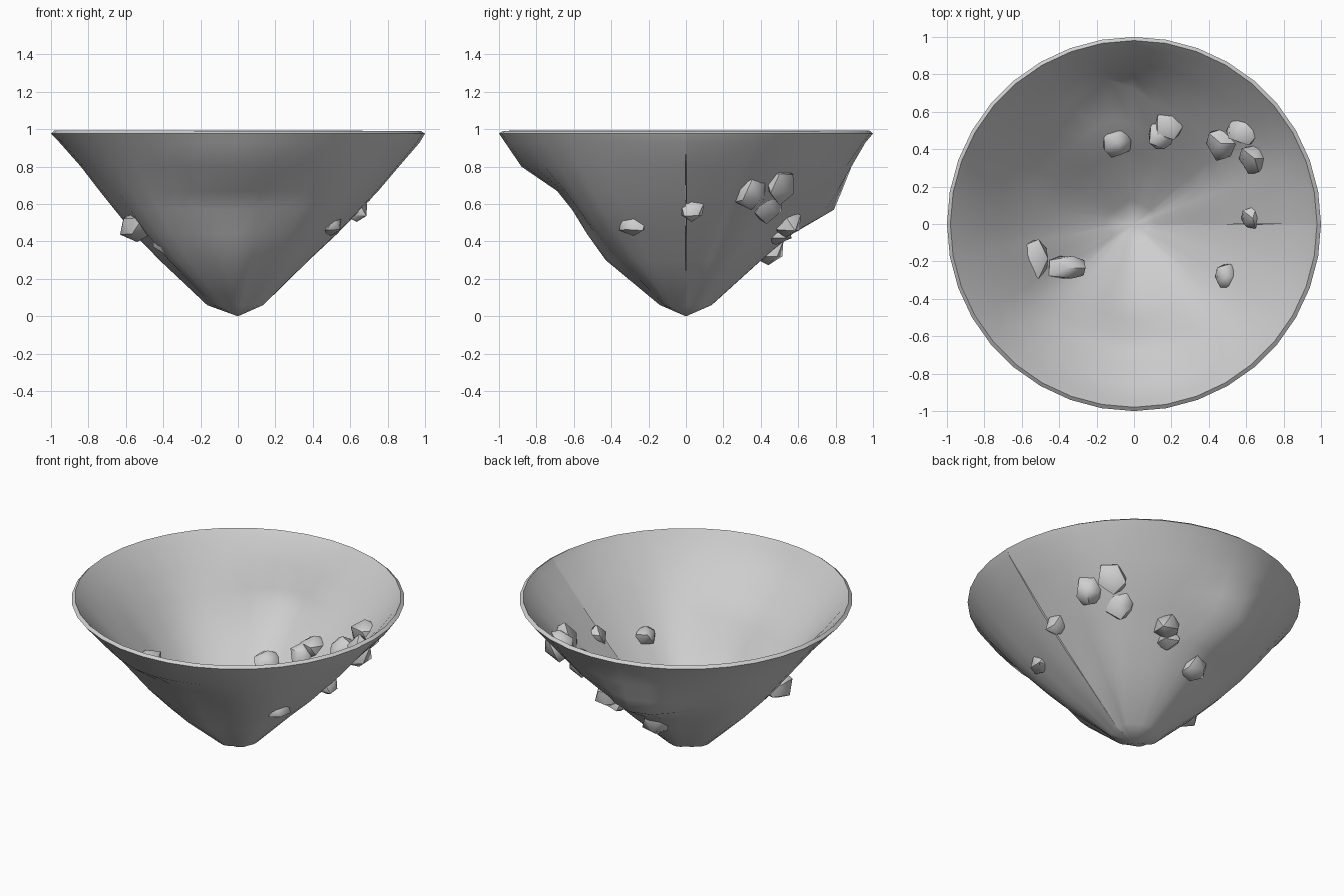
import bpy, bmesh, math, random
from mathutils import Vector

random.seed(11)


def flat(name, v):
    m = bpy.data.materials.new(name)
    m.diffuse_color = (v, v, v, 1)
    return m


stone = flat("grey stone", 0.62)

# Outer radius of the bowl at each height, for a few compass directions
HEIGHTS = [0.06, 0.30, 0.44, 0.57, 0.67, 0.80, 0.93, 0.977]
SIDES = [
    (0, [0.135, 0.38, 0.52, 0.645, 0.74, 0.855, 0.972, 1.0]),
    (45, [0.13, 0.385, 0.525, 0.645, 0.745, 0.855, 0.965, 1.0]),
    (74, [0.13, 0.39, 0.53, 0.66, 0.76, 0.865, 0.96, 1.0]),
    (104, [0.14, 0.41, 0.58, 0.81, 0.85, 0.90, 0.96, 1.0]),
    (140, [0.14, 0.41, 0.56, 0.69, 0.77, 0.87, 0.96, 1.0]),
    (180, [0.165, 0.42, 0.555, 0.66, 0.74, 0.84, 0.955, 1.0]),
    (225, [0.14, 0.42, 0.555, 0.66, 0.74, 0.85, 0.96, 1.0]),
    (270, [0.14, 0.43, 0.53, 0.61, 0.69, 0.88, 0.968, 1.0]),
    (315, [0.135, 0.40, 0.555, 0.685, 0.77, 0.875, 0.968, 1.0]),
    (360, [0.135, 0.38, 0.53, 0.655, 0.75, 0.86, 0.972, 1.0]),
]
# Soft folds running down the wall: direction, half width, depth
FOLDS = [(-71, 10, -0.025), (-45, 11, 0.015), (-115, 12, -0.02), (200, 9, -0.025),
         (215, 8, 0.02), (16, 8, -0.02), (30, 8, 0.018), (60, 8, -0.012),
         (125, 9, -0.02), (160, 9, 0.012), (-25, 8, -0.01)]
FADE = [0.5, 1, 1, 0.95, 0.85, 0.55, 0.15, 0]


def radius(i, deg):
    for (a0, p0), (a1, p1) in zip(SIDES, SIDES[1:]):
        if a0 <= deg <= a1:
            t = (1 - math.cos(math.pi * (deg - a0) / (a1 - a0))) / 2
            r = p0[i] * (1 - t) + p1[i] * t
            break
    for at, width, depth in FOLDS:
        d = (deg - at + 180) % 360 - 180
        r += FADE[i] * depth * math.exp(-(d / width) ** 2)
    return r


# Bowl: a folded cone, split below the rim along a narrow slit on the east side
N = 36
bm = bmesh.new()
tip = bm.verts.new((0, 0, 0.0))
columns = []
for j in range(N + 1):
    column = []
    for i, z in enumerate(HEIGHTS):
        gap = 0.25 * FADE[i]
        deg = gap + (360 - 2 * gap) * j / N
        a, r = math.radians(deg), radius(i, deg)
        column.append(bm.verts.new((r * math.cos(a), r * math.sin(a), z)))
    columns.append(column)
for c, d in zip(columns, columns[1:]):
    bm.faces.new((tip, d[0], c[0]))
    for i in range(len(HEIGHTS) - 1):
        bm.faces.new((c[i], d[i], d[i + 1], c[i + 1]))
bmesh.ops.remove_doubles(bm, verts=bm.verts, dist=0.0005)
mesh = bpy.data.meshes.new("bowl")
bm.to_mesh(mesh)
bm.free()
bowl = bpy.data.objects.new("bowl", mesh)
bpy.context.collection.objects.link(bowl)
mesh.materials.append(stone)
shell = bowl.modifiers.new("shell", 'SOLIDIFY')
shell.thickness = 0.025
shell.offset = -1
bpy.context.view_layer.objects.active = bowl
bowl.select_set(True)
bpy.ops.object.modifier_apply(modifier="shell")
bpy.ops.object.shade_smooth_by_angle(angle=math.radians(50))

# Rocks stuck through the wall: centre, half sizes
ROCKS = [
    ((-0.09, 0.44, 0.36), (0.085, 0.08, 0.08)),
    ((0.14, 0.48, 0.465), (0.07, 0.08, 0.085)),
    ((0.19, 0.53, 0.50), (0.08, 0.085, 0.08)),
    ((0.465, 0.43, 0.60), (0.075, 0.09, 0.085)),
    ((0.58, 0.50, 0.71), (0.095, 0.075, 0.095)),
    ((0.645, 0.35, 0.67), (0.08, 0.085, 0.105)),
    ((0.635, 0.03, 0.57), (0.06, 0.065, 0.065)),
    ((0.495, -0.28, 0.495), (0.06, 0.075, 0.065)),
    ((-0.54, -0.185, 0.48), (0.09, 0.10, 0.085)),
    ((-0.36, -0.235, 0.405), (0.105, 0.065, 0.075)),
]
for centre, size in ROCKS:
    bpy.ops.mesh.primitive_ico_sphere_add(subdivisions=1, radius=1, location=centre)
    rock = bpy.context.object
    rock.name = "rock"
    for v in rock.data.vertices:
        co = v.co * random.uniform(0.95, 1.25)
        v.co = Vector([c * s for c, s in zip(co, size)])
    rock.data.materials.append(stone)
    bpy.ops.object.shade_smooth_by_angle(angle=math.radians(45))
